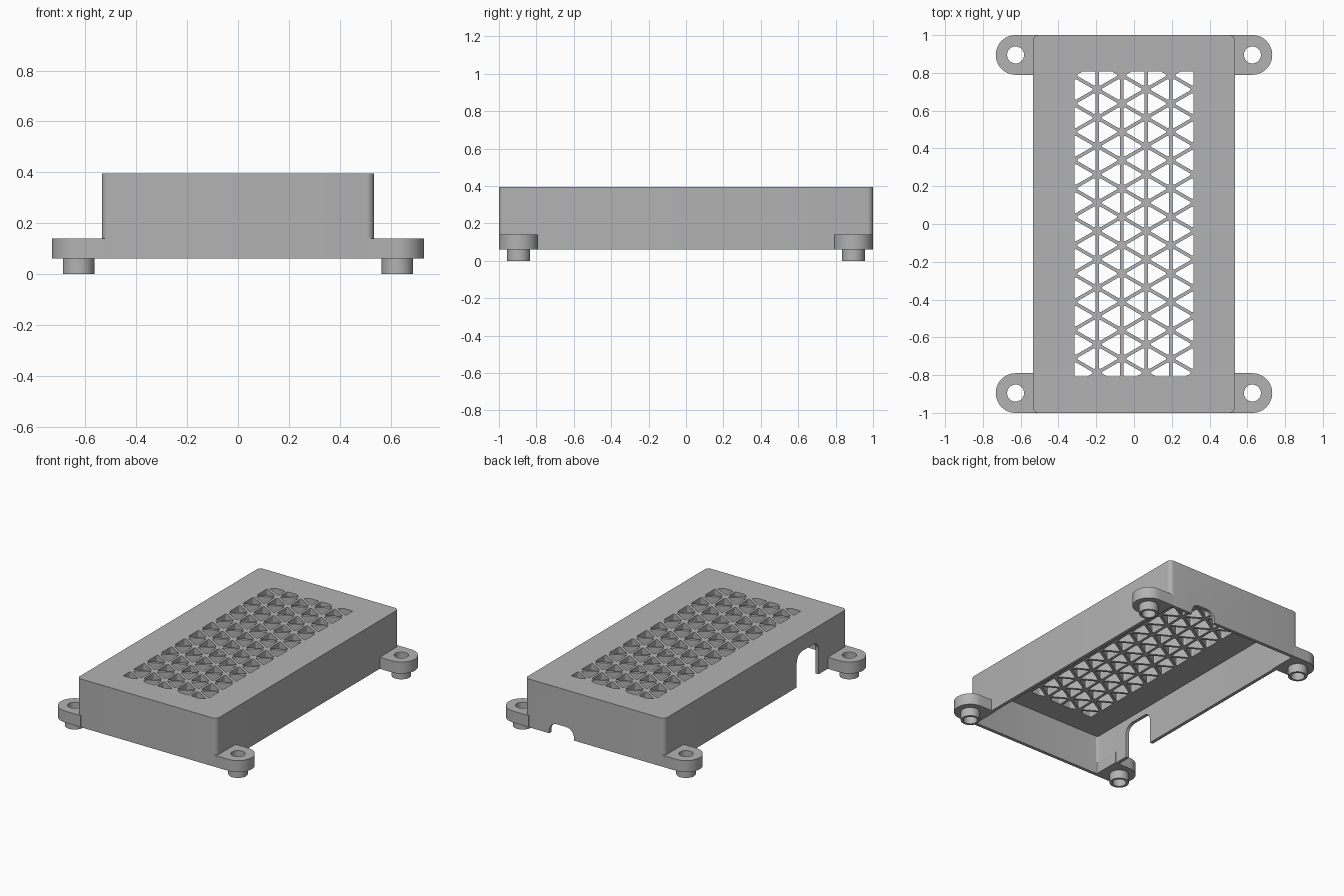
import bpy, bmesh, math
from mathutils import Vector, Matrix

if "Cube" in bpy.data.objects:
    bpy.data.objects.remove(bpy.data.objects["Cube"], do_unlink=True)

grey = bpy.data.materials.new("mid_grey")
grey.use_nodes = True
grey.diffuse_color = (0.45, 0.45, 0.45, 1)
grey.node_tree.nodes["Principled BSDF"].inputs["Base Color"].default_value = grey.diffuse_color

BASE, TOP = 0.06, 0.395      # housing rim and roof heights
HX, HY = 0.535, 1.0          # housing half sizes
WALL, ROOF = 0.023, 0.06
SIDE, RIB = 0.15, 0.018      # grille triangle side and rib width
GRILLE_Y = 0.808


def fillet(points, radius, steps=6):
    """Round every corner of a convex polygon with a true arc."""
    pts = [Vector(p) for p in points]
    out = []
    for i, p in enumerate(pts):
        a, b = pts[i - 1] - p, pts[(i + 1) % len(pts)] - p
        half = a.angle(b) / 2
        d = min(radius / math.tan(half), 0.45 * a.length, 0.45 * b.length)
        start, end, w = p + a.normalized() * d, p + b.normalized() * d, math.sin(half)
        for k in range(steps + 1):
            t = k / steps
            c0, c1, c2 = (1 - t) ** 2, 2 * t * (1 - t) * w, t * t
            out.append((start * c0 + p * c1 + end * c2) / (c0 + c1 + c2))
    return out


def rect(x0, x1, y0, y1):
    return [(x0, y0), (x1, y0), (x1, y1), (x0, y1)]


def disc(cx, cy, r, start=0, sweep=360, n=40):
    count = n if sweep == 360 else n + 1
    angles = [math.radians(start + sweep * i / n) for i in range(count)]
    return [(cx + r * math.cos(a), cy + r * math.sin(a)) for a in angles]


def prism(name, outlines, z0, z1, matrix=None):
    """Extrude one or more flat outlines into closed solids."""
    bm = bmesh.new()
    for outline in outlines:
        low = [bm.verts.new((p[0], p[1], z0)) for p in outline]
        high = [bm.verts.new((p[0], p[1], z1)) for p in outline]
        bm.faces.new(low[::-1])
        bm.faces.new(high)
        for i in range(len(low)):
            j = (i + 1) % len(low)
            bm.faces.new((low[i], low[j], high[j], high[i]))
    if matrix:
        bm.transform(matrix)
    bmesh.ops.recalc_face_normals(bm, faces=bm.faces)
    mesh = bpy.data.meshes.new(name)
    bm.to_mesh(mesh)
    bm.free()
    obj = bpy.data.objects.new(name, mesh)
    bpy.context.collection.objects.link(obj)
    return obj


def cut(obj, cutter):
    """Subtract a cutter, bake the result and drop the cutter."""
    cutter.hide_render = True
    mod = obj.modifiers.new("cut", 'BOOLEAN')
    mod.operation, mod.solver, mod.object = 'DIFFERENCE', 'EXACT', cutter
    graph = bpy.context.evaluated_depsgraph_get()
    mesh = bpy.data.meshes.new_from_object(obj.evaluated_get(graph))
    obj.modifiers.clear()
    obj.data = mesh
    bpy.data.objects.remove(cutter, do_unlink=True)


def finish(obj):
    obj.data.materials.clear()
    obj.data.materials.append(grey)
    for f in obj.data.polygons:
        f.use_smooth = True
    obj.data.set_sharp_from_angle(angle=math.radians(32))


def clip(points, limit, sign):
    """Keep the part of a polygon with sign * y below the limit."""
    out = []
    for i, p in enumerate(points):
        q = points[(i + 1) % len(points)]
        dp, dq = limit - sign * p.y, limit - sign * q.y
        if dp >= 0:
            out.append(p)
        if dp * dq < 0:
            out.append(p.lerp(q, dp / (dp - dq)))
    return out


def area(pts):
    return abs(sum(p.cross(pts[(i + 1) % len(pts)]) for i, p in enumerate(pts))) / 2


def grille_holes():
    """Rounded triangular openings on an equilateral lattice."""
    step = SIDE * math.sqrt(3) / 2
    shrink = 1 - (RIB / 2) / (SIDE * math.sqrt(3) / 6)
    holes = []
    for col in range(5):
        x0 = (col - 2.5) * step
        x1 = x0 + step
        phase = SIDE / 4 if col % 2 == 0 else -SIDE / 4
        for row in range(-7, 8):
            y = phase + row * SIDE
            for tri in ([(x0, y), (x1, y + SIDE / 2), (x0, y + SIDE)],
                        [(x1, y - SIDE / 2), (x1, y + SIDE / 2), (x0, y)]):
                pts = [Vector(p) for p in tri]
                mid = sum(pts, Vector((0, 0))) / 3
                pts = [mid + (p - mid) * shrink for p in pts]
                for sign in (1, -1):
                    pts = clip(pts, GRILLE_Y, sign)
                if len(pts) > 2 and area(pts) > 0.0006:
                    holes.append(fillet(pts, 0.007))
    return holes


# Housing shell, open underneath
housing = prism("housing", [fillet(rect(-HX, HX, -HY, HY), 0.03)], BASE, TOP)
ix, iy = HX - WALL, HY - WALL
cut(housing, prism("cavity", [fillet(rect(-ix, ix, -iy, iy), 0.015)], 0, TOP - ROOF))

# Triangular vent grille in the roof
cut(housing, prism("vent_holes", grille_holes(), TOP - 0.1, TOP + 0.1))

# Tall cable notch in one side wall, low one in the back wall
yz = Matrix(((0, 0, 1, 0), (1, 0, 0, 0), (0, 1, 0, 0), (0, 0, 0, 1)))
xz = Matrix(((1, 0, 0, 0), (0, 0, 1, 0), (0, 1, 0, 0), (0, 0, 0, 1)))
cut(housing, prism("side_notch", [fillet(rect(-0.69, -0.45, -0.1, 0.29), 0.06)],
                   -HX - 0.1, -HX + 0.1, yz))
cut(housing, prism("back_notch", [fillet(rect(0.16, 0.35, -0.1, 0.138), 0.06)],
                   HY - 0.1, HY + 0.1, xz))
finish(housing)

# Four screw lugs, each with a hollow boss underneath
LX, LY, LR = 0.627, 0.895, 0.105
lug_shape = disc(LX, LY, LR, -90, 180, 24) + [(HX - 0.028, LY + LR), (HX - 0.028, LY - LR)]
for sx, side in ((1, "left"), (-1, "right")):
    for sy, end in ((1, "back"), (-1, "front")):
        flip = Matrix.Diagonal((sx, sy, 1, 1))
        for part, shape, z0, z1 in (("lug", lug_shape, BASE, 0.14),
                                    ("boss", disc(LX, LY, 0.062), 0, BASE)):
            obj = prism(f"{end}_{side}_{part}", [shape], z0, z1, flip)
            cut(obj, prism("screw_hole", [disc(LX, LY, 0.045)], -0.1, 0.3, flip))
            finish(obj)
